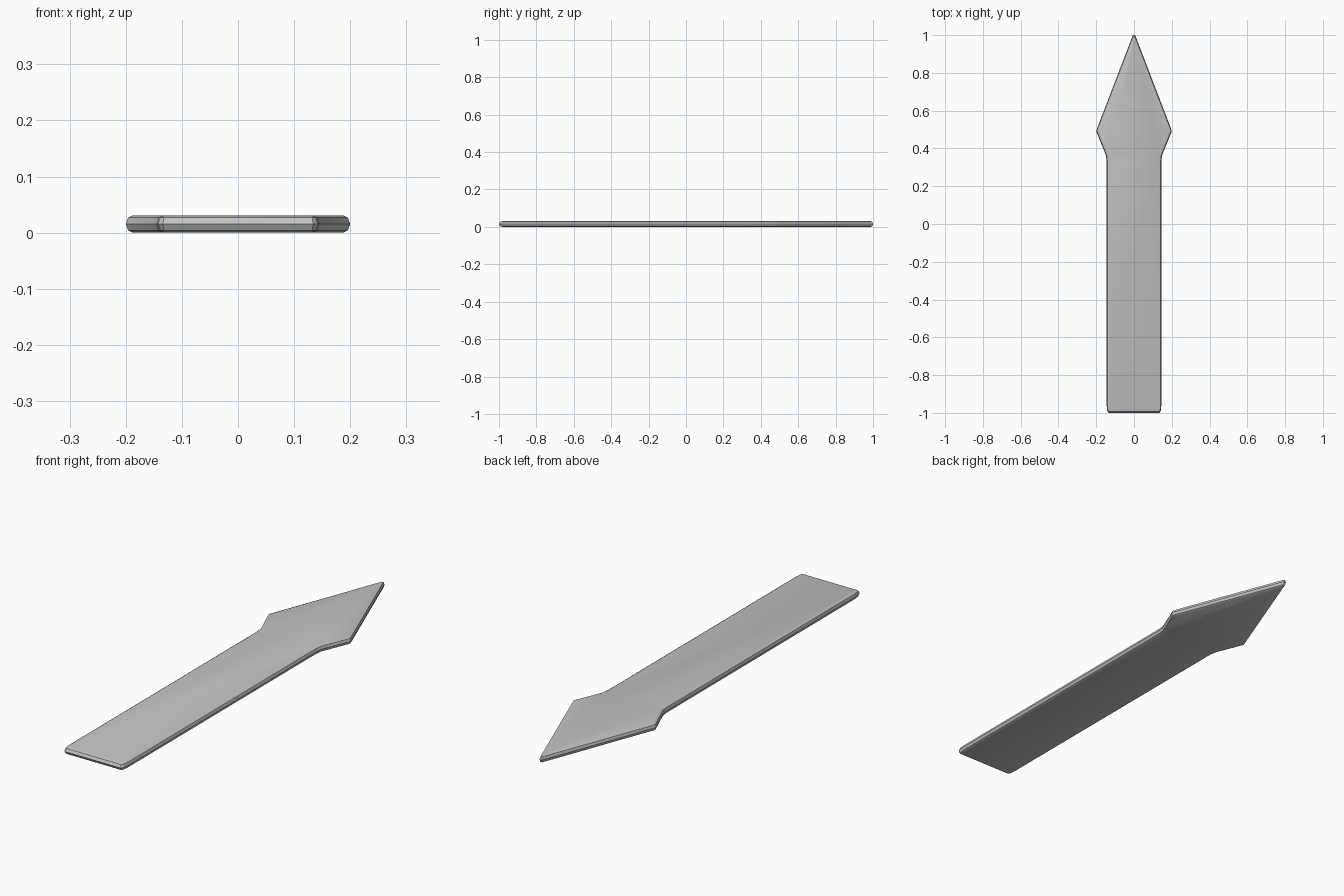
import bpy, bmesh, math
from mathutils import Vector

cube = bpy.data.objects.get("Cube")
if cube:
    bpy.data.objects.remove(cube, do_unlink=True)

grey = bpy.data.materials.new("plain grey")
grey.use_nodes = True
colour = (0.55, 0.55, 0.55, 1)
grey.diffuse_color = colour
grey.node_tree.nodes["Principled BSDF"].inputs["Base Color"].default_value = colour

# Right-hand half of the outline, from the square end to the point
half = [(0.134, -1), (0.142, -0.99), (0.145, -0.96), (0.145, 0.335),
        (0.149, 0.365), (0.194, 0.475), (0.2, 0.49), (0.196, 0.505),
        (0.01, 0.99), (0.006, 1)]
outline = [Vector(p) for p in half] + [Vector((-x, y)) for x, y in reversed(half)]


def inset(points, distance):
    """Move a counter-clockwise outline inwards, more at the square end."""
    result = []
    for i, p in enumerate(points):
        a = (p - points[i - 1]).normalized()
        b = (points[(i + 1) % len(points)] - p).normalized()
        na, nb = Vector((-a.y, a.x)), Vector((-b.y, b.x))
        q = p + (na + nb) * (distance / (1 + na.dot(nb)))
        if p.y < -0.98:
            q.y += distance * 0.7
        if p.x * q.x < 0:
            q.x = 0.001 * math.copysign(1, p.x)
        result.append(q)
    return result


# Stacked outlines give the flat plate its bevelled rim
bm = bmesh.new()
rings = []
for distance, z in [(0.012, 0), (0.004, 0.004), (0, 0.0155),
                    (0.004, 0.027), (0.012, 0.031)]:
    rings.append([bm.verts.new((p.x, p.y, z)) for p in inset(outline, distance)])
n = len(outline)
for low, high in zip(rings, rings[1:]):
    for i in range(n):
        j = (i + 1) % n
        bm.faces.new((low[i], low[j], high[j], high[i]))
bm.faces.new(rings[-1])
bm.faces.new(list(reversed(rings[0])))
bmesh.ops.recalc_face_normals(bm, faces=bm.faces)

mesh = bpy.data.meshes.new("pointed_blade")
bm.to_mesh(mesh)
bm.free()
mesh.materials.append(grey)
blade = bpy.data.objects.new("pointed_blade", mesh)
bpy.context.collection.objects.link(blade)

# Soft rim with crisp edges
bpy.ops.object.select_all(action="DESELECT")
blade.select_set(True)
bpy.context.view_layer.objects.active = blade
bpy.ops.object.shade_smooth_by_angle(angle=math.radians(30))
